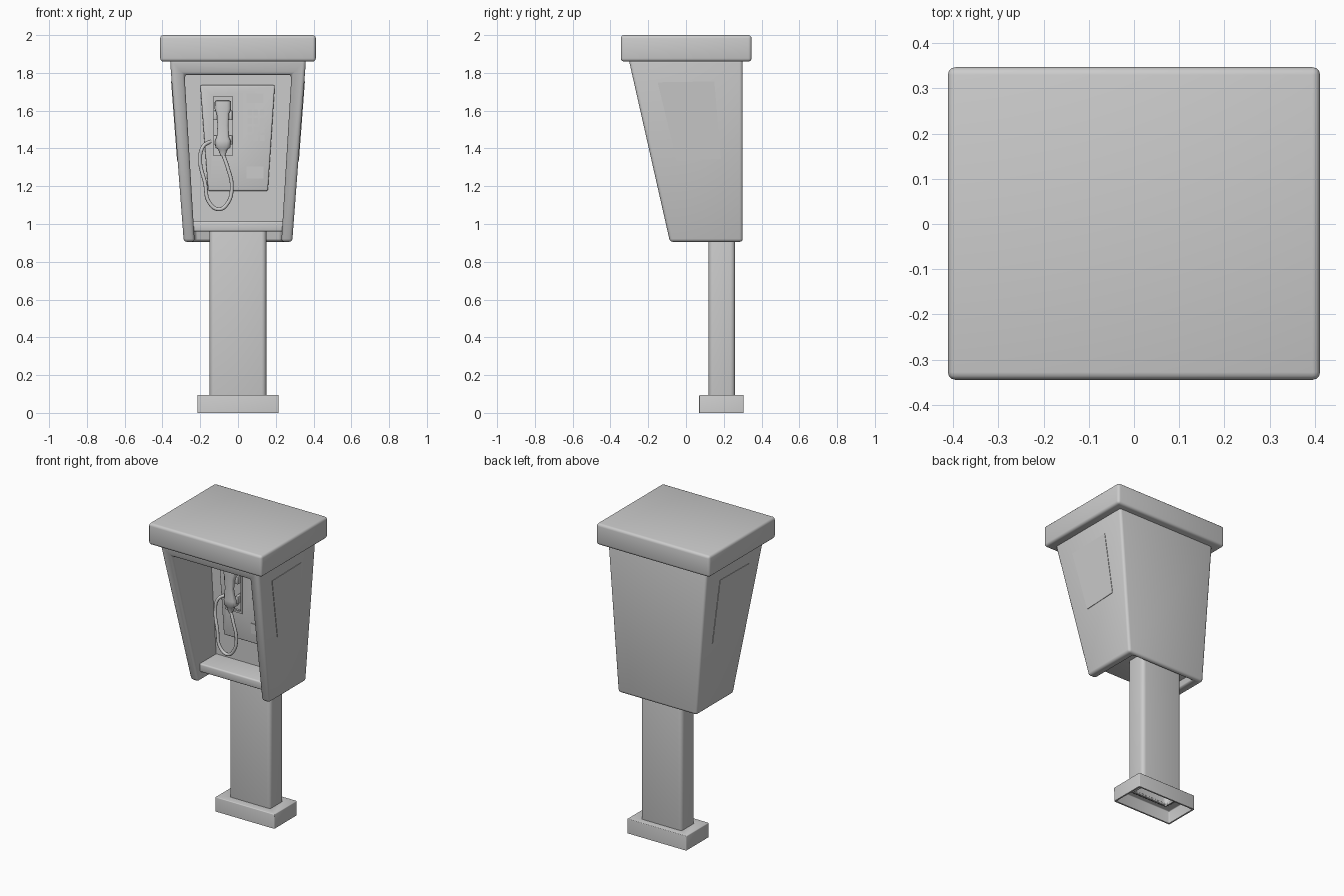
import bpy, bmesh, math
from mathutils import Vector

cube = bpy.data.objects.get("Cube")
if cube:
    bpy.data.objects.remove(cube, do_unlink=True)

grey = bpy.data.materials.new("painted_grey")
grey.use_nodes = True
grey.diffuse_color = (0.6, 0.6, 0.6, 1)
grey.node_tree.nodes["Principled BSDF"].inputs["Base Color"].default_value = (0.6, 0.6, 0.6, 1)


def activate(ob):
    bpy.ops.object.select_all(action='DESELECT')
    ob.select_set(True)
    bpy.context.view_layer.objects.active = ob


def make(name, bm):
    bmesh.ops.recalc_face_normals(bm, faces=bm.faces)
    me = bpy.data.meshes.new(name)
    bm.to_mesh(me)
    bm.free()
    me.materials.append(grey)
    ob = bpy.data.objects.new(name, me)
    bpy.context.collection.objects.link(ob)
    return ob


def block(name, low, high, z0, z1):
    """Six-sided block between two rectangles, each (x0, x1, y0, y1)."""
    bm = bmesh.new()
    rings = []
    for (x0, x1, y0, y1), z in ((low, z0), (high, z1)):
        rings.append([bm.verts.new((x, y, z)) for x, y in ((x0, y0), (x1, y0), (x1, y1), (x0, y1))])
    a, b = rings
    bm.faces.new(a[::-1])
    bm.faces.new(b)
    for i in range(4):
        j = (i + 1) % 4
        bm.faces.new((a[i], a[j], b[j], b[i]))
    return make(name, bm)


def box(name, rect, z0, z1):
    return block(name, rect, rect, z0, z1)


def soften(ob, width, segments=3):
    mod = ob.modifiers.new("soft_edges", 'BEVEL')
    mod.width = width
    mod.segments = segments
    mod.limit_method = 'ANGLE'
    mod.angle_limit = math.radians(35)
    activate(ob)
    bpy.ops.object.modifier_apply(modifier=mod.name)
    bpy.ops.object.shade_smooth_by_angle(angle=math.radians(40))
    return ob


def carve(ob, cutter):
    mod = ob.modifiers.new("cut", 'BOOLEAN')
    mod.operation = 'DIFFERENCE'
    mod.solver = 'EXACT'
    mod.object = cutter
    activate(ob)
    bpy.ops.object.modifier_apply(modifier=mod.name)
    bpy.data.objects.remove(cutter, do_unlink=True)
    return ob


def drop_faces(ob, rule):
    bm = bmesh.new()
    bm.from_mesh(ob.data)
    bmesh.ops.delete(bm, geom=[f for f in bm.faces if rule(f)], context='FACES')
    bm.to_mesh(ob.data)
    bm.free()


def flat(z):
    return lambda f: abs(f.normal.z) > 0.99 and abs(f.calc_center_median().z - z) < 0.001


# Foot and post, both hollow and open underneath
foot = box("foot", (-0.215, 0.215, 0.07, 0.305), -0.03, 0.095)
carve(foot, box("foot_hole", (-0.145, 0.145, 0.125, 0.255), 0.05, 0.2))
carve(foot, box("foot_hollow", (-0.205, 0.205, 0.08, 0.295), -0.1, 0.08))
soften(foot, 0.012)
carve(foot, box("floor_trim", (-1, 1, -1, 1), -0.2, 0))
post = soften(box("post", (-0.15, 0.15, 0.12, 0.26), 0.06, 0.985), 0.025, 4)
drop_faces(post, flat(0.06))

# Tapered hood, hollowed from the front and from below
hood = block("hood", (-0.287, 0.287, -0.085, 0.30), (-0.36, 0.36, -0.303, 0.30), 0.905, 1.87)
carve(hood, block("hood_hollow", (-0.223, 0.223, -1, 0.265), (-0.283, 0.283, -1, 0.265), 0.8, 1.79))
soften(hood, 0.017)

# Roof slab
soften(box("roof", (-0.412, 0.412, -0.345, 0.347), 1.86, 2.0), 0.017)

# Inner back panel and shelf
block("back_panel", (-0.24, 0.24, 0.11, 0.27), (-0.29, 0.29, 0.11, 0.27), 0.97, 1.795)
soften(box("shelf", (-0.243, 0.243, -0.06, 0.27), 0.96, 1.015), 0.01)

# Telephone faceplate with a sunken handset cradle
plate = block("faceplate", (-0.158, 0.158, 0.075, 0.115), (-0.2, 0.195, 0.075, 0.115), 1.175, 1.735)
soften(plate, 0.008)
carve(plate, box("cradle_cut", (-0.135, -0.025, 0, 0.1), 1.355, 1.68))
frame = box("cradle_frame", (-0.141, -0.019, 0.068, 0.08), 1.35, 1.686)
carve(frame, box("frame_cut", (-0.131, -0.029, 0, 0.2), 1.362, 1.674))
for label, z in (("upper", 1.55), ("lower", 1.42)):
    for side, x in (("right", -0.131), ("left", -0.051)):
        soften(box(f"{label}_{side}_hook", (x, x + 0.022, 0.04, 0.1), z, z + 0.05), 0.005, 2)

# Keypad and coin return plates
for row in range(4):
    for col in range(3):
        x, z = 0.05 + col * 0.033, 1.44 + row * 0.045
        box(f"key_{row}_{col}", (x, x + 0.024, 0.071, 0.077), z, z + 0.03)
box("coin_return", (0.045, 0.135, 0.07, 0.077), 1.24, 1.305)
box("notice_plate", (0.045, 0.135, 0.072, 0.077), 1.64, 1.69)

# Handset: rounded sections as (height, half width, depth position, half depth)
sections = ((1.657, 0.03, 0.045, 0.025), (1.65, 0.043, 0.045, 0.034), (1.61, 0.044, 0.044, 0.034),
            (1.585, 0.033, 0.032, 0.02), (1.52, 0.029, 0.025, 0.016), (1.46, 0.033, 0.032, 0.02),
            (1.44, 0.042, 0.043, 0.033), (1.405, 0.04, 0.045, 0.033), (1.395, 0.025, 0.042, 0.022),
            (1.36, 0.012, 0.037, 0.012))
bm = bmesh.new()
rings, n = [], 20
for z, w, y, d in sections:
    ring = []
    for i in range(n):
        c, s = math.cos(math.tau * i / n), math.sin(math.tau * i / n)
        px = -0.08 + w * math.copysign(abs(c) ** 0.6, c)
        ring.append(bm.verts.new((px, y + d * math.copysign(abs(s) ** 0.6, s), z)))
    rings.append(ring)
for a, b in zip(rings, rings[1:]):
    for i in range(n):
        bm.faces.new((a[i], a[(i + 1) % n], b[(i + 1) % n], b[i]))
bm.faces.new(rings[0])
bm.faces.new(rings[-1][::-1])
handset = make("handset", bm)
activate(handset)
bpy.ops.object.shade_smooth_by_angle(angle=math.radians(50))

# Hanging cord
path = ((-0.08, 0.037, 1.37), (-0.055, 0.03, 1.3), (-0.033, 0.03, 1.2), (-0.055, 0.03, 1.11),
        (-0.1, 0.03, 1.078), (-0.15, 0.03, 1.11), (-0.175, 0.035, 1.22), (-0.2, 0.05, 1.33),
        (-0.185, 0.06, 1.41), (-0.14, 0.085, 1.44))
curve = bpy.data.curves.new("cord", 'CURVE')
curve.dimensions = '3D'
curve.bevel_depth = 0.01
curve.bevel_resolution = 3
curve.resolution_u = 8
spline = curve.splines.new('BEZIER')
spline.bezier_points.add(len(path) - 1)
for point, co in zip(spline.bezier_points, path):
    point.co = co
    point.handle_left_type = point.handle_right_type = 'AUTO'
curve.materials.append(grey)
cord = bpy.data.objects.new("cord", curve)
bpy.context.collection.objects.link(cord)

# Thin panels lying on the sloping sides
outline = ((-0.15, 1.75), (0.15, 1.755), (0.185, 1.345), (-0.05, 1.335))
for side, sign in (("left", 1), ("right", -1)):
    bm = bmesh.new()
    loops = []
    for lift in (-0.003, 0.003):
        loops.append([bm.verts.new((sign * (0.287 + 0.0756 * (z - 0.905) + lift), y, z)) for y, z in outline])
    inner, outer = loops
    bm.faces.new(inner[::-1])
    bm.faces.new(outer)
    for i in range(4):
        j = (i + 1) % 4
        bm.faces.new((inner[i], inner[j], outer[j], outer[i]))
    make(f"{side}_side_panel", bm)
